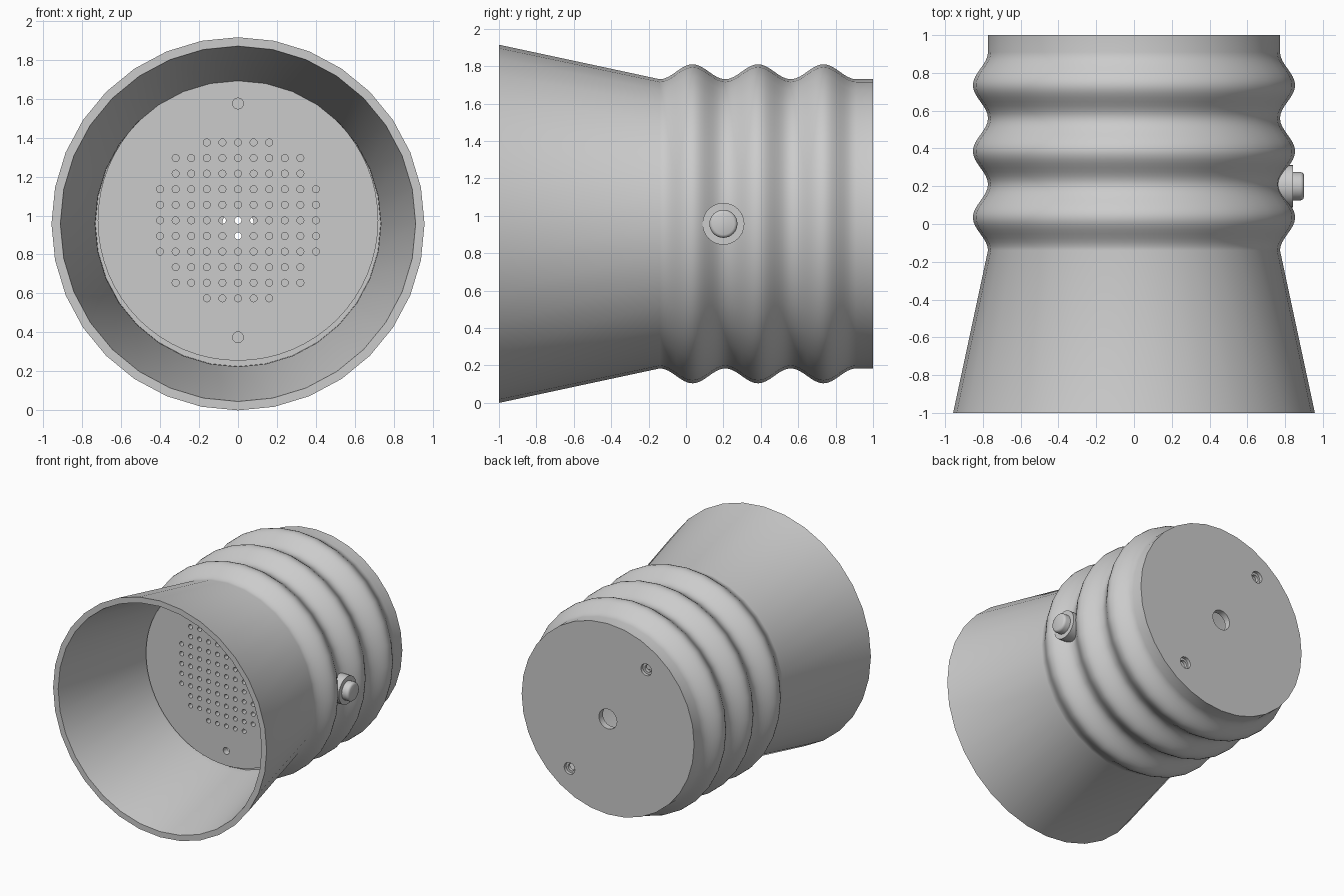
import bpy, bmesh, math
from mathutils import Matrix, Vector

if "Cube" in bpy.data.objects:
    bpy.data.objects.remove(bpy.data.objects["Cube"])

CZ = 0.9575   # height of the body axis
SEG = 32


def finish(name, bm):
    bmesh.ops.recalc_face_normals(bm, faces=bm.faces)
    me = bpy.data.meshes.new(name)
    bm.to_mesh(me)
    bm.free()
    ob = bpy.data.objects.new(name, me)
    bpy.context.collection.objects.link(ob)
    return ob


def smooth(ob):
    bpy.ops.object.select_all(action='DESELECT')
    ob.select_set(True)
    bpy.context.view_layer.objects.active = ob
    bpy.ops.object.shade_smooth_by_angle(angle=math.radians(30))


def revolve(name, profile, to_world, seg=SEG, closed=True):
    """Spin (along, radius) points; to_world maps (along, radius, angle)."""
    bm = bmesh.new()
    rings = [[bm.verts.new(to_world(a, r, 2 * math.pi * i / seg)) for i in range(seg)]
             for a, r in profile]
    n = len(rings)
    for k in range(n if closed else n - 1):
        p, q = rings[k], rings[(k + 1) % n]
        for i in range(seg):
            j = (i + 1) % seg
            bm.faces.new((p[i], p[j], q[j], q[i]))
    if not closed:
        bm.faces.new(rings[0])
        bm.faces.new(rings[-1])
    return finish(name, bm)


def along_y(a, r, t):
    return Vector((r * math.cos(t), a, CZ + r * math.sin(t)))


def add_pin(bm, x, z, y0, y1, r, seg=16):
    m = Matrix.Translation((x, (y0 + y1) / 2, z)) @ Matrix.Rotation(math.pi / 2, 4, 'X')
    bmesh.ops.create_cone(bm, cap_ends=True, segments=seg, radius1=r, radius2=r,
                          depth=y1 - y0, matrix=m)


def cut(ob, name, bm):
    cutter = finish(name, bm)
    cutter.hide_render = True
    mod = ob.modifiers.new("holes", 'BOOLEAN')
    mod.operation = 'DIFFERENCE'
    mod.solver = 'EXACT'
    mod.object = cutter
    bpy.context.view_layer.objects.active = ob
    bpy.ops.object.modifier_apply(modifier=mod.name)
    bpy.data.objects.remove(cutter)


# Body shell: flared cone, three bellows, closed back with a cable hole
Y0, PERIOD, STEPS = -0.14, 0.35, 16
profile = [(-1, 0.9575)]
for i in range(3 * STEPS + 1):
    y = Y0 + PERIOD * i / STEPS
    profile.append((y, 0.773 + 0.04 * (1 - math.cos(2 * math.pi * i / STEPS))))
profile += [(1, 0.773), (1, 0.08), (0.95, 0.08), (0.95, 0.73), (-0.08, 0.73),
            (-0.08, 0.68), (-0.1, 0.68), (-0.1, 0.732), (-0.15, 0.734), (-1, 0.912)]
body = revolve("body_shell", profile, along_y)

# Two stepped screw holes in the back
ang = math.radians(35)
for r, y0, y1 in ((0.048, 0.975, 1.1), (0.03, 0.9, 1.1)):
    bm = bmesh.new()
    for s in (-1, 1):
        add_pin(bm, -s * 0.6 * math.sin(ang), CZ + s * 0.6 * math.cos(ang), y0, y1, r)
    cut(body, "screw_cutter", bm)
smooth(body)

# Perforated front plate
PZ = 0.975
bm = bmesh.new()
add_pin(bm, 0, PZ, -0.15, -0.1, 0.72, 64)
plate = finish("perforated_plate", bm)
bm = bmesh.new()
for i in range(-5, 6):
    for j in range(-5, 6):
        if i * i + j * j <= 32:
            add_pin(bm, i * 0.08, PZ + j * 0.08, -0.3, 0, 0.018)
for s in (-1, 1):
    add_pin(bm, 0, PZ + s * 0.6, -0.3, 0, 0.028)
cut(plate, "plate_cutter", bm)
smooth(plate)

# Push button with its collar on the right side


def along_x(a, r, t):
    return Vector((a, 0.2 + r * math.cos(t), CZ + r * math.sin(t)))


collar = revolve("button_collar", [(0.74, 0.112), (0.842, 0.112)], along_x, closed=False)
smooth(collar)
button = revolve("push_button", [(0.80, 0.075), (0.88, 0.075), (0.889, 0.073),
                                 (0.896, 0.067), (0.9, 0.058)], along_x, closed=False)
smooth(button)
